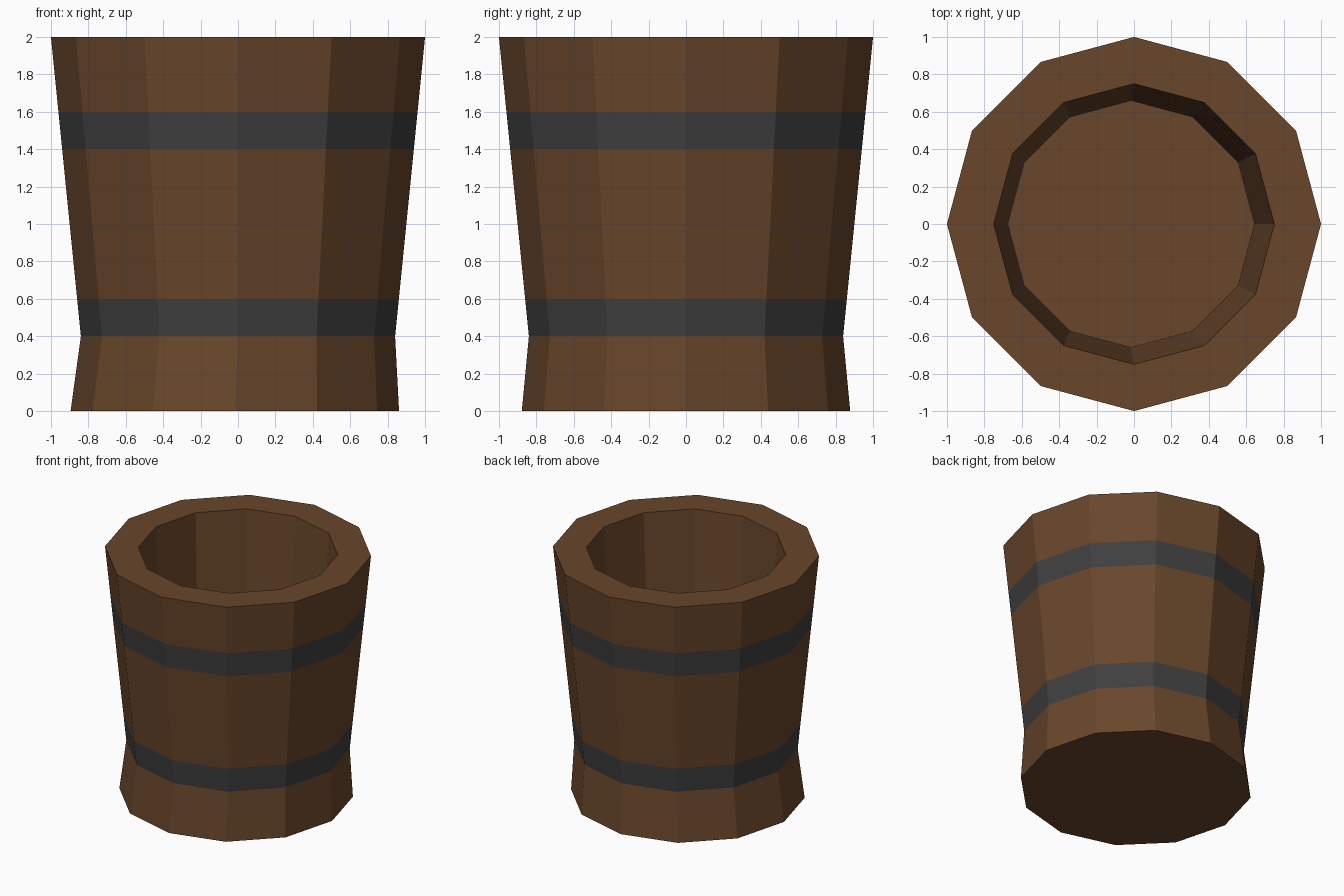
import bpy, bmesh
from math import cos, sin, pi

if "Cube" in bpy.data.objects:
    bpy.data.objects.remove(bpy.data.objects["Cube"])

SIDES = 12


def material(name, rgb):
    mat = bpy.data.materials.new(name)
    mat.diffuse_color = (*rgb, 1)
    mat.use_nodes = True
    mat.node_tree.nodes["Principled BSDF"].inputs["Base Color"].default_value = mat.diffuse_color
    return mat


def ring(bm, radius, z, cx=0.0):
    return [bm.verts.new((cx + radius * cos(2 * pi * i / SIDES),
                          radius * sin(2 * pi * i / SIDES), z))
            for i in range(SIDES)]


# Profile from the underside, up the outside, over the rim, down to the floor:
# radius, height, x offset, material of the strip leading to the next ring
WOOD, IRON = 0, 1
profile = [
    (0.878, 0.0, -0.017, WOOD),   # flared foot
    (0.84, 0.4, 0.0, IRON),       # lower band
    (0.86, 0.6, 0.0, WOOD),       # staves
    (0.94, 1.4, 0.0, IRON),       # upper band
    (0.96, 1.6, 0.0, WOOD),       # staves
    (1.0, 2.0, 0.0, WOOD),        # rim
    (0.75, 2.0, 0.0, WOOD),       # inner wall
    (0.66, 0.12, -0.015, WOOD),   # floor
]

bm = bmesh.new()
rings = [ring(bm, r, z, cx) for r, z, cx, _ in profile]
for (lower, upper), (_, _, _, mat) in zip(zip(rings, rings[1:]), profile):
    for i in range(SIDES):
        j = (i + 1) % SIDES
        face = bm.faces.new((lower[i], lower[j], upper[j], upper[i]))
        face.material_index = mat

# Underside and inner floor
bm.faces.new(rings[0][::-1])
bm.faces.new(rings[-1])
bmesh.ops.recalc_face_normals(bm, faces=bm.faces)

mesh = bpy.data.meshes.new("bucket")
bm.to_mesh(mesh)
bm.free()
mesh.materials.append(material("wood", (0.14, 0.062, 0.024)))
mesh.materials.append(material("iron", (0.05, 0.05, 0.05)))
bucket = bpy.data.objects.new("bucket", mesh)
bpy.context.collection.objects.link(bucket)
